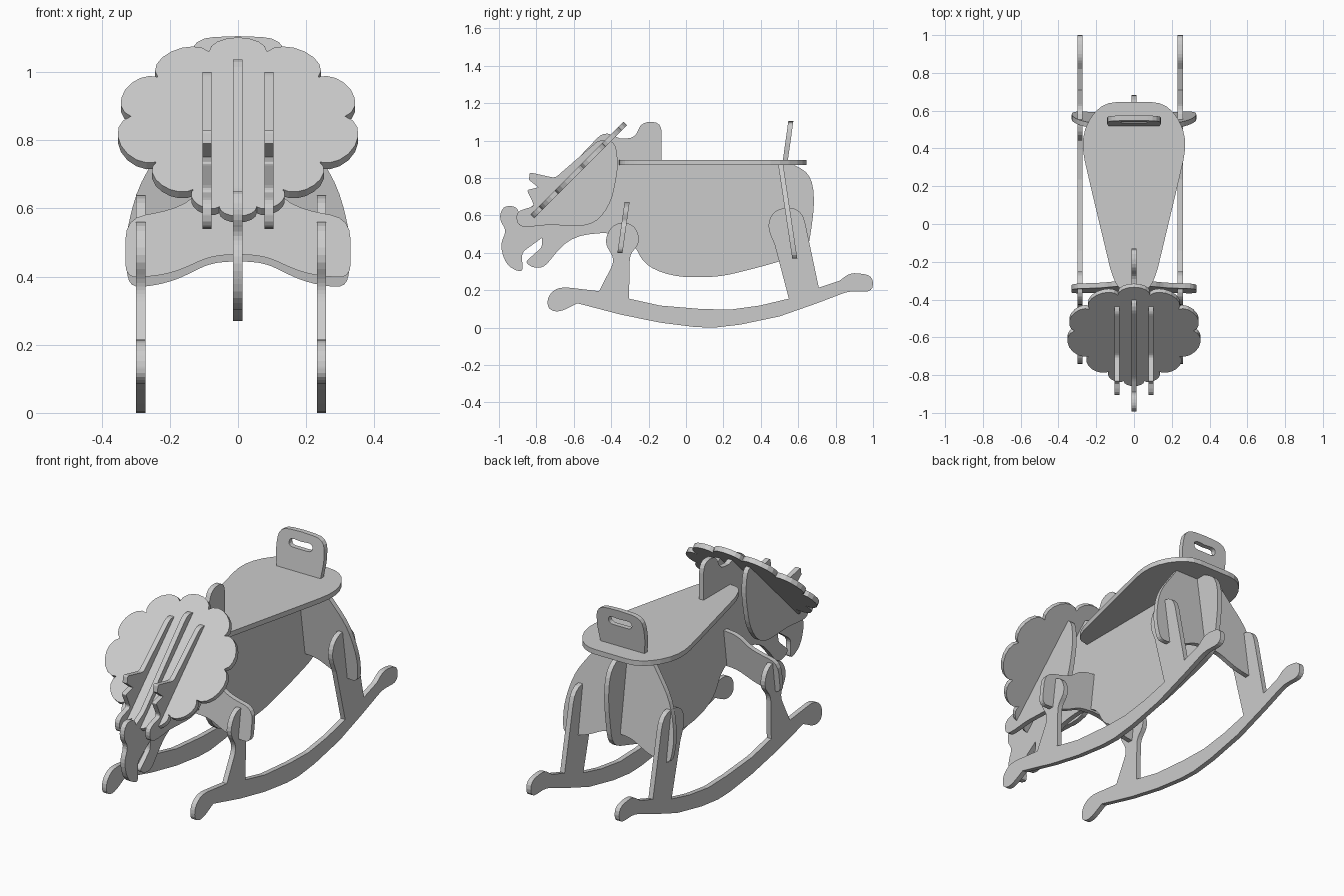
import bpy
import bmesh
import math
from mathutils import Matrix, Vector

cube = bpy.data.objects.get("Cube")
if cube:
    bpy.data.objects.remove(cube, do_unlink=True)

THICKNESS = 0.027

grey = bpy.data.materials.new("plain grey")
grey.use_nodes = True
tone = (0.6, 0.6, 0.6, 1)
grey.diffuse_color = tone
grey.node_tree.nodes["Principled BSDF"].inputs["Base Color"].default_value = tone


def rounded(points, steps=4):
    """Outline in hundredths; a third value rounds that corner by that distance."""
    result = []
    count = len(points)
    for i, point in enumerate(points):
        corner = Vector(point[:2]) / 100
        if len(point) < 3:
            result.append(corner)
            continue
        ends = []
        for other in (points[i - 1], points[(i + 1) % count]):
            edge = Vector(other[:2]) / 100 - corner
            ends.append(corner + edge.normalized() * min(point[2] / 100, edge.length * 0.48))
        for k in range(steps + 1):
            t = k / steps
            result.append(ends[0] * (1 - t) ** 2 + corner * 2 * t * (1 - t) + ends[1] * t ** 2)
    return result


def mirrored(half):
    """Complete a symmetric outline from its +x half, listed bottom to top."""
    return half + [(-p[0], *p[1:]) for p in reversed(half) if p[0] > 0]


def scalloped(valleys, bulge=0.35, steps=8):
    """Join the valley points with outward lobes."""
    result = []
    for i, point in enumerate(valleys):
        start = Vector(point) / 100
        chord = Vector(valleys[(i + 1) % len(valleys)]) / 100 - start
        outward = Vector((chord.y, -chord.x)) * bulge
        for k in range(steps):
            angle = math.pi * k / steps
            result.append(start + chord * (1 - math.cos(angle)) / 2 + outward * math.sin(angle))
    return result


def board(name, loops, origin, across, up, through):
    """Cut a flat board from outlines and place it by its three axes."""
    bm = bmesh.new()
    for loop in loops:
        verts = [bm.verts.new((p.x, p.y, -THICKNESS / 2)) for p in loop]
        for i, vert in enumerate(verts):
            bm.edges.new((verts[i - 1], vert))
    bmesh.ops.triangle_fill(bm, edges=bm.edges[:], use_beauty=True, normal=(0, 0, 1))
    grown = bmesh.ops.extrude_face_region(bm, geom=bm.faces[:])["geom"]
    moved = [g for g in grown if isinstance(g, bmesh.types.BMVert)]
    bmesh.ops.translate(bm, verts=moved, vec=(0, 0, THICKNESS))
    axes = Matrix((across, up, through)).transposed().to_4x4()
    bm.transform(Matrix.Translation(origin) @ axes)
    bmesh.ops.recalc_face_normals(bm, faces=bm.faces[:])
    mesh = bpy.data.meshes.new(name)
    bm.to_mesh(mesh)
    bm.free()
    mesh.materials.append(grey)
    obj = bpy.data.objects.new(name, mesh)
    bpy.context.collection.objects.link(obj)
    return obj


def side_board(name, outline, x):
    board(name, [rounded(outline)], (x, 0, 0), (0, 1, 0), (0, 0, 1), (1, 0, 0))


def cross_board(name, loops, y, lean):
    """Board facing front; lean is its shift in y per unit of height."""
    board(name, loops, (0, y, 0), (1, 0, 0), (0, lean, 1), (0, 1, 0))


# Body, neck and head in one central board
body = [
    (-13, 87), (-13, 110, 6), (-24, 110, 5), (-27, 101.5, 4), (-35, 101),
    (-44, 105, 5), (-82, 65, 2), (-89, 61), (-91, 65, 4), (-98, 65, 4),
    (-100, 58, 4), (-96, 52, 3), (-99.5, 44, 5), (-96, 33, 5), (-87, 29, 4),
    (-88, 40, 3), (-77, 48), (-77, 43, 2), (-86, 35, 2), (-82, 32, 3),
    (-76, 32, 4), (-62, 49, 12), (-40, 51, 6), (-28, 45, 5), (-22, 33, 9),
    (-6, 27, 9), (18, 27, 9), (42, 33, 9), (65, 40, 7), (69, 66, 12),
    (67, 82, 8), (56, 88),
]
side_board("body", body, -0.001)

# Cheek boards on both sides of the head
cheek = [
    (-47, 100, 2), (-38, 100, 5), (-36, 87, 7), (-40, 66, 8), (-50, 54, 9),
    (-74, 55, 4), (-82, 54, 4), (-90, 54, 5), (-91, 62, 4), (-81, 65, 2),
    (-85, 73.5, 1), (-79, 75), (-84, 79), (-83.5, 83, 1), (-70, 80, 2),
]
for name, x in (("right_cheek", -0.091), ("left_cheek", 0.091)):
    side_board(name, cheek, x)

# Rockers with their posts
rocker = [
    (-74, 17, 5), (-68, 22, 6), (-46.5, 19.5), (-39, 34, 3), (-39, 38, 3),
    (-44, 46, 6), (-39, 56, 7), (-28, 56, 7), (-24, 46, 6), (-30, 39, 3),
    (-30.5, 15.5), (-14, 11.8), (7.5, 10), (23.5, 9.6), (39.5, 11.8),
    (55, 15.5), (47.5, 44), (43, 55, 7), (48, 64, 7), (62, 64, 8),
    (71, 21.4), (82, 25), (88, 29.5, 4), (100, 28, 5), (100, 19, 5),
    (87, 19.5, 4), (70, 13), (50, 6), (29, 1.6), (15, 0),
    (5, 0.3), (-14, 2.7), (-35, 7), (-58, 13), (-68, 8, 5), (-74, 10, 3),
]
for name, x in (("right_rocker", -0.285), ("left_rocker", 0.245)):
    side_board(name, rocker, x)

# Front and rear leg boards, leaning against the body
front_leg = mirrored([
    (0, 46.5), (8, 46, 4), (20, 40.5, 6), (33, 39.5, 4), (33, 57, 6),
    (17, 60, 8), (10, 66, 6), (0, 67),
])
cross_board("front_leg", [rounded(front_leg)], -0.409, 0.14)

rear_leg = mirrored([
    (0, 44.5), (8, 44, 4), (20, 38, 6), (32, 36.5, 4), (33.5, 50, 8),
    (29, 68, 8), (15, 87),
])
cross_board("rear_leg", [rounded(rear_leg)], 0.637, -0.15)

# Teardrop seat
seat = mirrored([
    (0, -36), (8, -35, 6), (12, -26, 4), (23, 20, 8), (29, 46, 17),
    (18, 64.5, 12), (0, 64.5),
])
board("seat", [rounded(seat)], (0, 0, 0.884), (1, 0, 0), (0, 1, 0), (0, 0, 1))

# Backrest with a grip hole
backrest = mirrored([(0, 88), (13, 88), (14.5, 99, 4), (13.5, 110, 8), (0, 110.5)])
grip = mirrored([(0, 101.5), (7, 101.5, 3), (7, 106, 3), (0, 105.5)])
cross_board("backrest", [rounded(backrest), rounded(grip)], 0.406, 0.14)

# Scalloped mane disc, tilted back through the head
valleys = [
    (5.5, -31.8), (13, -24.5), (24, -13.3), (31.4, 5.7), (23.5, 22), (8.5, 32.5),
]
valleys += [(-x, y) for x, y in reversed(valleys)]
s = math.sqrt(0.5)
board("mane", [scalloped(valleys)], (0, -0.597, 0.82), (1, 0, 0), (0, s, s), (0, -s, s))
